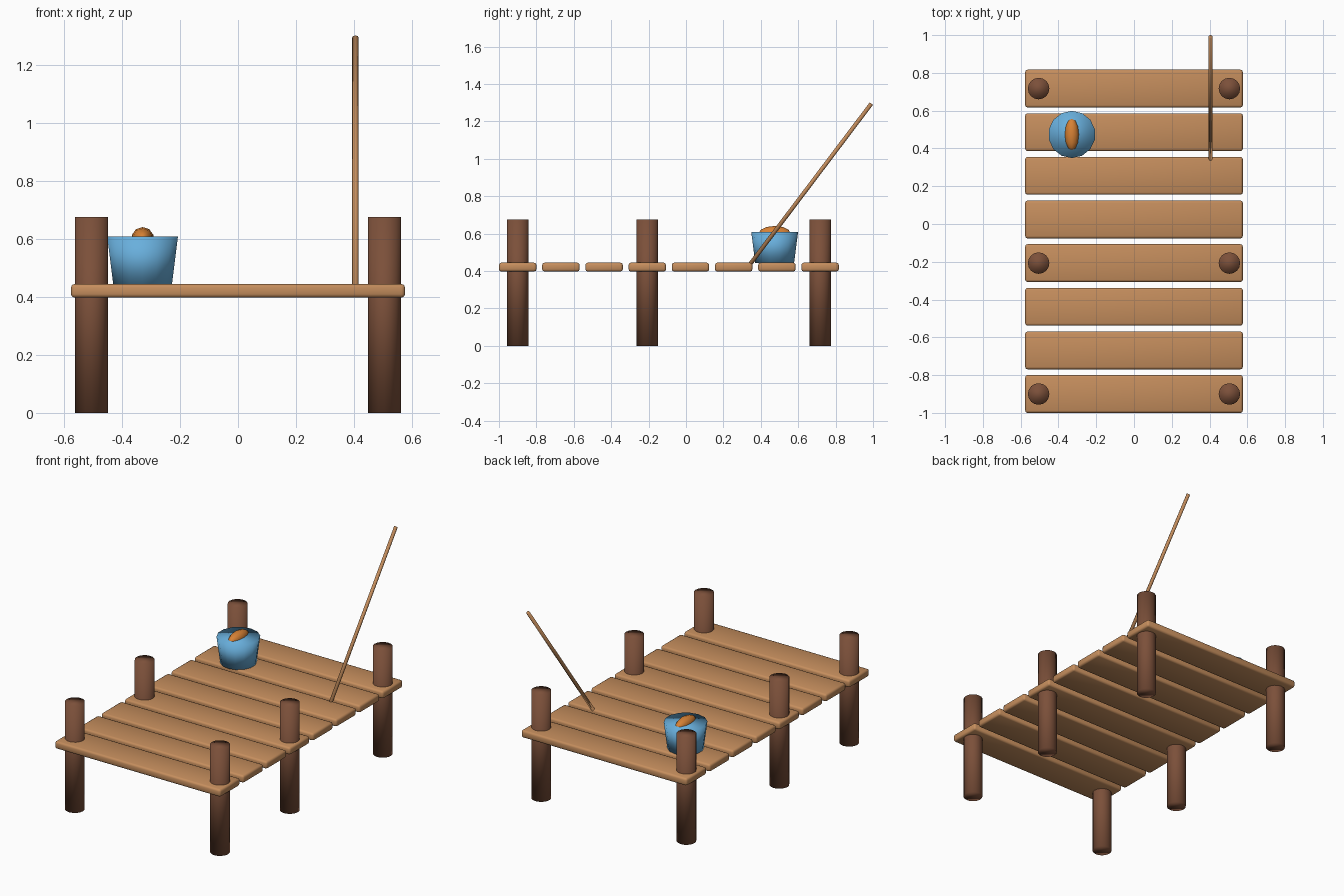
import bpy
from math import radians
from mathutils import Vector

if "Cube" in bpy.data.objects:
    bpy.data.objects.remove(bpy.data.objects["Cube"], do_unlink=True)


def material(name, rgb):
    m = bpy.data.materials.new(name)
    m.use_nodes = True
    m.diffuse_color = (*rgb, 1)
    m.node_tree.nodes["Principled BSDF"].inputs["Base Color"].default_value = (*rgb, 1)
    return m


plank_wood = material("plank wood", (0.56, 0.27, 0.11))
post_wood = material("dark post wood", (0.2, 0.08, 0.042))
bucket_blue = material("bucket blue", (0.14, 0.43, 0.72))
fish_orange = material("fish orange", (0.68, 0.22, 0.035))


def finish(name, mat):
    """Name, colour and smooth the active object."""
    ob = bpy.context.object
    ob.name = name
    ob.data.materials.append(mat)
    bpy.ops.object.shade_smooth()
    return ob


def rod(name, start, end, r1, r2, sides, mat):
    """Closed round bar from start to end."""
    a, b = Vector(start), Vector(end)
    axis = b - a
    bpy.ops.mesh.primitive_cone_add(
        vertices=sides, radius1=r1, radius2=r2, depth=axis.length,
        location=(a + b) / 2, rotation=axis.to_track_quat("Z", "Y").to_euler())
    return finish(name, mat)


# Deck planks with softened edges
FIRST, STEP, COUNT = -0.9, 0.231, 8
for i in range(COUNT):
    bpy.ops.mesh.primitive_cube_add(size=1, location=(0, FIRST + STEP * i, 0.421))
    bpy.context.object.scale = (1.152, 0.2, 0.047)
    bpy.ops.object.transform_apply(location=False, rotation=False, scale=True)
    plank = finish(f"plank_{i + 1}", plank_wood)
    bevel = plank.modifiers.new("soft edges", "BEVEL")
    bevel.width = 0.012
    bevel.segments = 2

# Posts in pairs through the first, fourth and last plank
for place, i in (("front", 0), ("middle", 3), ("back", COUNT - 1)):
    for side, x in (("left", 0.505), ("right", -0.505)):
        y = FIRST + STEP * i
        rod(f"{place}_{side}_post", (x, y, 0), (x, y, 0.675), 0.057, 0.057, 16, post_wood)

# Bucket with a fish lying in its top
rod("bucket", (-0.329, 0.474, 0.444), (-0.329, 0.474, 0.608), 0.104, 0.125, 14, bucket_blue)
bpy.ops.mesh.primitive_uv_sphere_add(segments=10, ring_count=6, radius=1,
                                     location=(-0.329, 0.474, 0.602),
                                     rotation=(radians(90), 0, 0))
bpy.context.object.scale = (0.039, 0.039, 0.085)
finish("fish", fish_orange)

# Leaning fishing rod
rod("fishing_rod", (0.405, 0.343, 0.437), (0.405, 0.991, 1.295), 0.011, 0.011, 8, plank_wood)
